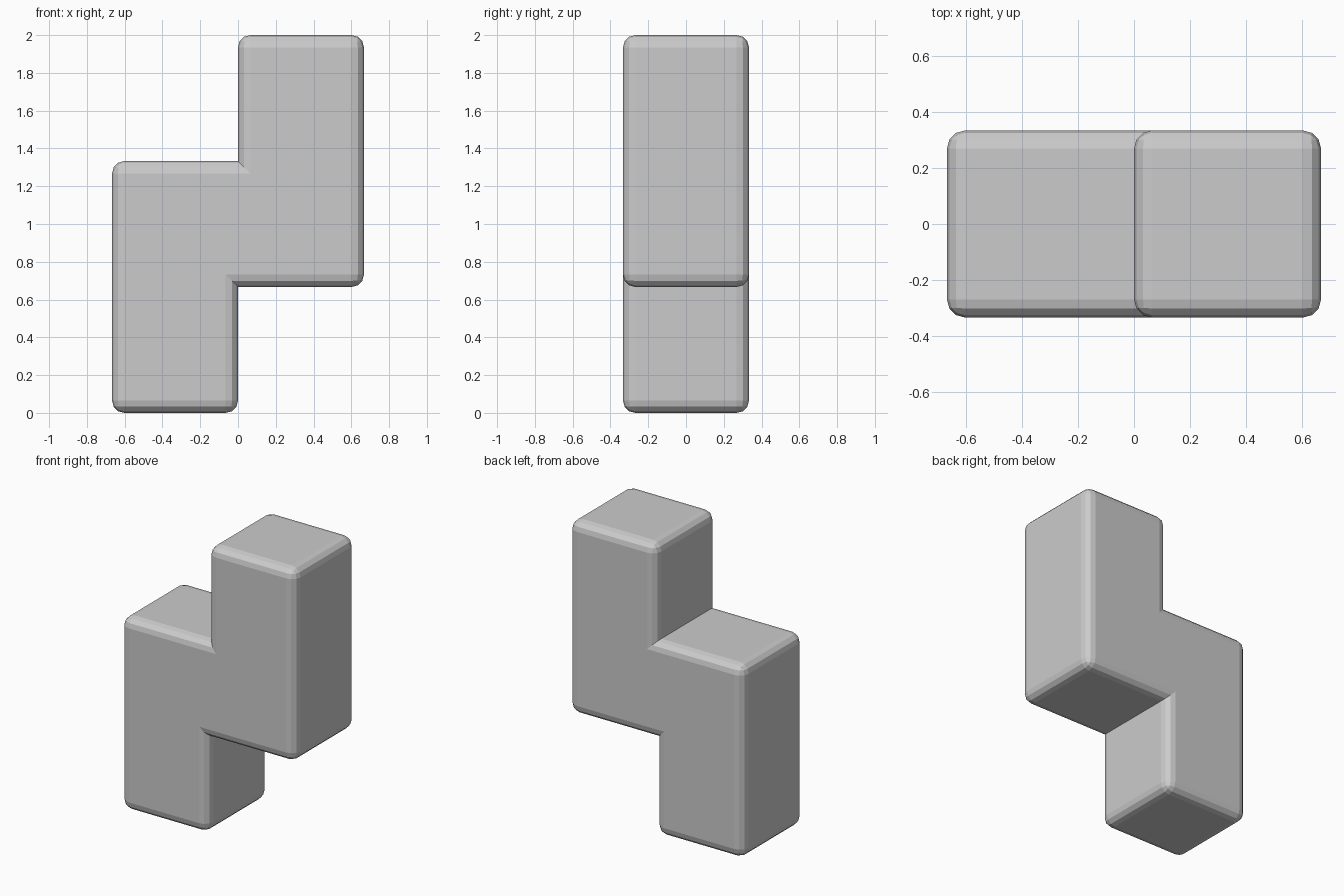
import bpy, bmesh

if "Cube" in bpy.data.objects:
    bpy.data.objects.remove(bpy.data.objects["Cube"])

U = 2 / 3      # block unit
R = 0.065      # rounded edge size

# S-shaped profile seen from the front, in block units
profile = [(-1, 0), (0, 0), (0, 1), (1, 1), (1, 3), (0, 3), (0, 2), (-1, 2)]

bm = bmesh.new()
face = bm.faces.new([bm.verts.new((x * U, -U / 2, z * U)) for x, z in profile])
res = bmesh.ops.extrude_face_region(bm, geom=[face])
new_verts = [g for g in res["geom"] if isinstance(g, bmesh.types.BMVert)]
bmesh.ops.translate(bm, verts=new_verts, vec=(0, U, 0))
bmesh.ops.recalc_face_normals(bm, faces=bm.faces)

# Round every outer edge, leaving the two inner corners sharp
bm.normal_update()
outer = [e for e in bm.edges if e.is_convex]
bmesh.ops.bevel(bm, geom=outer, offset=R, offset_type='OFFSET', segments=3,
                profile=0.5, affect='EDGES', clamp_overlap=True)

mesh = bpy.data.meshes.new("zigzag_block")
bm.to_mesh(mesh)
bm.free()
block = bpy.data.objects.new("zigzag_block", mesh)
bpy.context.collection.objects.link(block)
